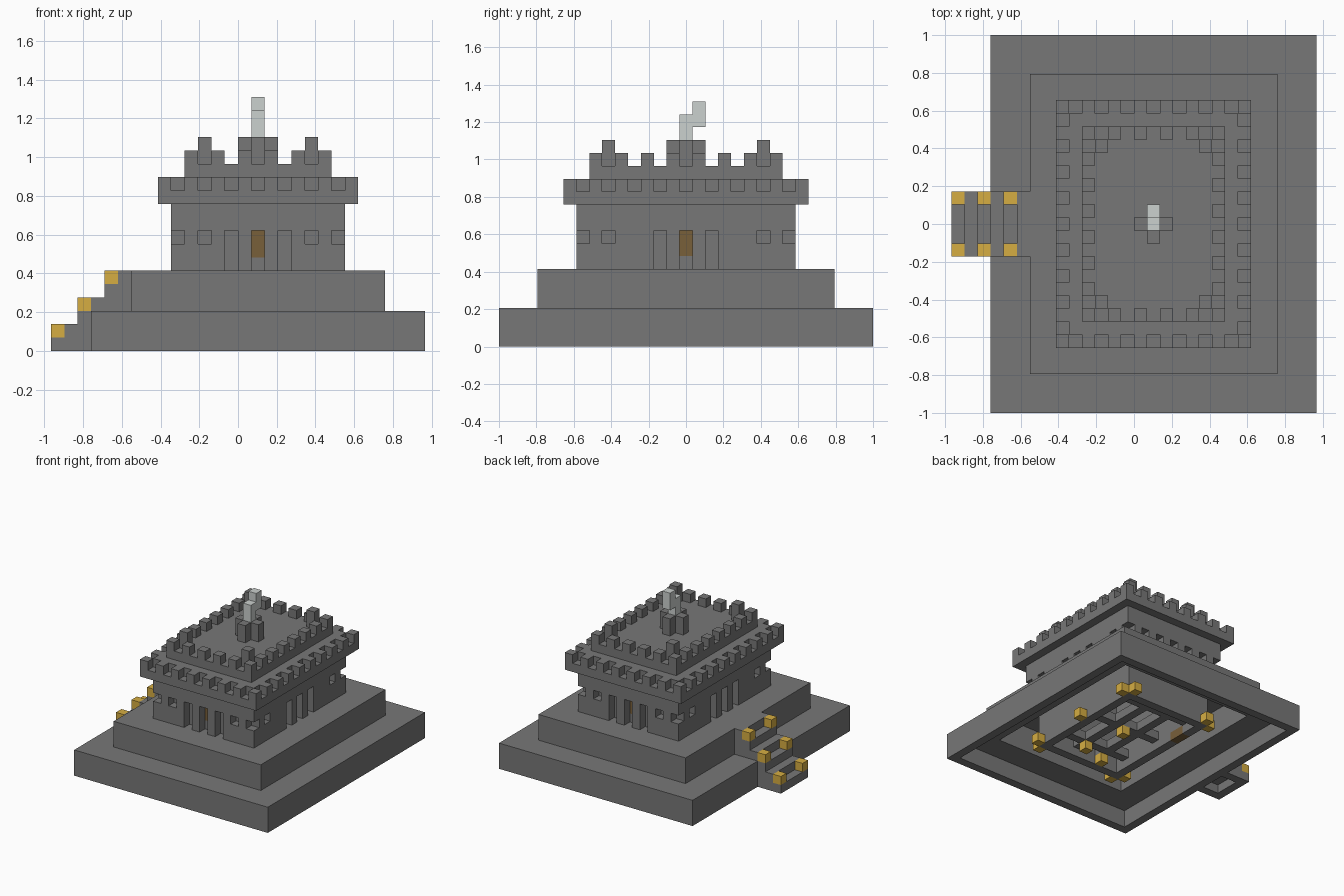
import bpy, bmesh
from mathutils import Vector

cube = bpy.data.objects.get("Cube")
if cube:
    bpy.data.objects.remove(cube, do_unlink=True)

V = 2 / 29  # size of one building block


def material(name, rgb):
    m = bpy.data.materials.new(name)
    m.use_nodes = True
    m.diffuse_color = (*rgb, 1)
    m.node_tree.nodes["Principled BSDF"].inputs["Base Color"].default_value = (*rgb, 1)
    return m


stone = material("dark stone", (0.185, 0.185, 0.185))
gold = material("gold lamp", (0.67, 0.42, 0.055))
wood = material("brown wood", (0.19, 0.115, 0.042))
pale = material("pale stone", (0.6, 0.635, 0.62))

SIDES = [Vector(d) for d in ((1, 0, 0), (-1, 0, 0), (0, 1, 0),
                             (0, -1, 0), (0, 0, 1), (0, 0, -1))]


def box(x0, x1, ymax, z0, z1):
    """Blocks from x0 to x1 and z0 to z1, symmetric in y."""
    return {(x, y, z) for x in range(x0, x1)
            for y in range(-ymax, ymax + 1) for z in range(z0, z1)}


def build(name, cells, mat):
    """Skin a set of blocks with only its exposed faces."""
    bm = bmesh.new()
    for c in cells:
        centre = Vector(c) + Vector((0.5, 0, 0.5))
        for d in SIDES:
            if tuple(int(a + b) for a, b in zip(c, d)) in cells:
                continue
            u = Vector((d.y, d.z, d.x))
            w = d.cross(u)
            corners = [centre + (d + s * u + t * w) / 2
                       for s, t in ((-1, -1), (1, -1), (1, 1), (-1, 1))]
            bm.faces.new([bm.verts.new(p * V) for p in corners])
    bmesh.ops.remove_doubles(bm, verts=bm.verts, dist=V / 100)
    bmesh.ops.dissolve_limit(bm, angle_limit=0.01, verts=bm.verts, edges=bm.edges)
    mesh = bpy.data.meshes.new(name)
    bm.to_mesh(mesh)
    bm.free()
    mesh.materials.append(mat)
    obj = bpy.data.objects.new(name, mesh)
    bpy.context.collection.objects.link(obj)


def ring(x0, x1, ymax, z, parity):
    """Every second block of a ring; parity 0 holds the corners."""
    return {c for c in box(x0, x1, ymax, z, z + 1)
            if (c[0] in (x0, x1 - 1) or abs(c[1]) == ymax)
            and (c[0] - x0 + c[1] + ymax) % 2 == parity}


# Two hollow terraces
build("lower_terrace", box(-11, 14, 14, 0, 3) - box(-10, 13, 13, 0, 2)
      - box(-7, 10, 10, 2, 3), stone)
build("upper_terrace", box(-8, 11, 11, 3, 6) - box(-7, 10, 10, 3, 5)
      - box(-3, 6, 6, 5, 6), stone)

# Inner chamber, with a door in the middle of each wall and a plank at its foot
doors = set()
for z in (7, 8):
    doors |= {(1, -7, z), (1, 7, z), (6, 0, z), (-4, 0, z)}
plank = {(-4, 3, 1), (-4, 4, 1)}
build("inner_chamber", box(-4, 7, 7, 1, 11) - box(-3, 6, 6, 1, 11)
      - doors - plank, stone)
build("doors", doors, wood)
build("chamber_plank", plank, wood)

# Crossing beams low in the chamber
build("chamber_beams", {c for c in box(-3, 6, 6, 2, 3)
                        if c[0] in (-1, 2) or c[1] in (-5, 0, 5)}, stone)

# Outer wall with tall openings and small windows
openings = set()
for z in (6, 7, 8):
    openings |= {(x, y, z) for x in (-1, 1, 3) for y in (-8, 8)}
    openings |= {(x, y, z) for x in (-5, 7) for y in (-2, 0, 2)}
openings |= {(x, y, 8) for x in (-5, -3, 5, 7) for y in (-8, 8)}
openings |= {(x, y, 8) for x in (-5, 7) for y in (-6, 6)}
build("outer_wall", box(-5, 8, 8, 6, 11) - box(-4, 7, 7, 6, 11) - openings, stone)

# Overhanging ledge with notched rim, and roof deck with battlements
build("ledge", box(-6, 9, 9, 11, 13) - ring(-6, 9, 9, 12, 1), stone)
corner_posts = {(x, y, z) for x in (-3, 5) for y in (-6, 6) for z in (14, 15)}
build("roof_deck", box(-4, 7, 7, 13, 14) | ring(-4, 7, 7, 14, 0)
      | corner_posts, stone)

# Cross shaped pedestal and the pale figure on it
build("pedestal", box(0, 3, 0, 14, 16) | box(1, 2, 1, 14, 16), stone)
build("figure", {(1, 0, 16), (1, 0, 17), (1, 1, 17), (1, 1, 18)}, pale)

# Stairs on the right side, hollow below, lamps on every second step
stairs = set()
for step in range(6):
    stairs |= box(step - 14, step - 13, 2, 0, step + 1)
build("stairs", stairs - box(-11, 14, 14, 0, 3) - box(-13, -11, 1, 0, 1), stone)
build("stair_lamps", {(s - 14, y, s + 1) for s in (0, 2, 4) for y in (-2, 2)}, gold)

# Lamps around the foot of the inner chamber and under its beams
lamps = {(x, y, 1) for x in (-5, 7) for y in (-7, 7)}
lamps |= {(x, y, 1) for x in (-4, 6) for y in (-8, 8)}
lamps |= {(7, 0, 1), (1, 0, 1), (2, -5, 1), (-1, -6, 1)}
build("chamber_lamps", lamps, gold)
